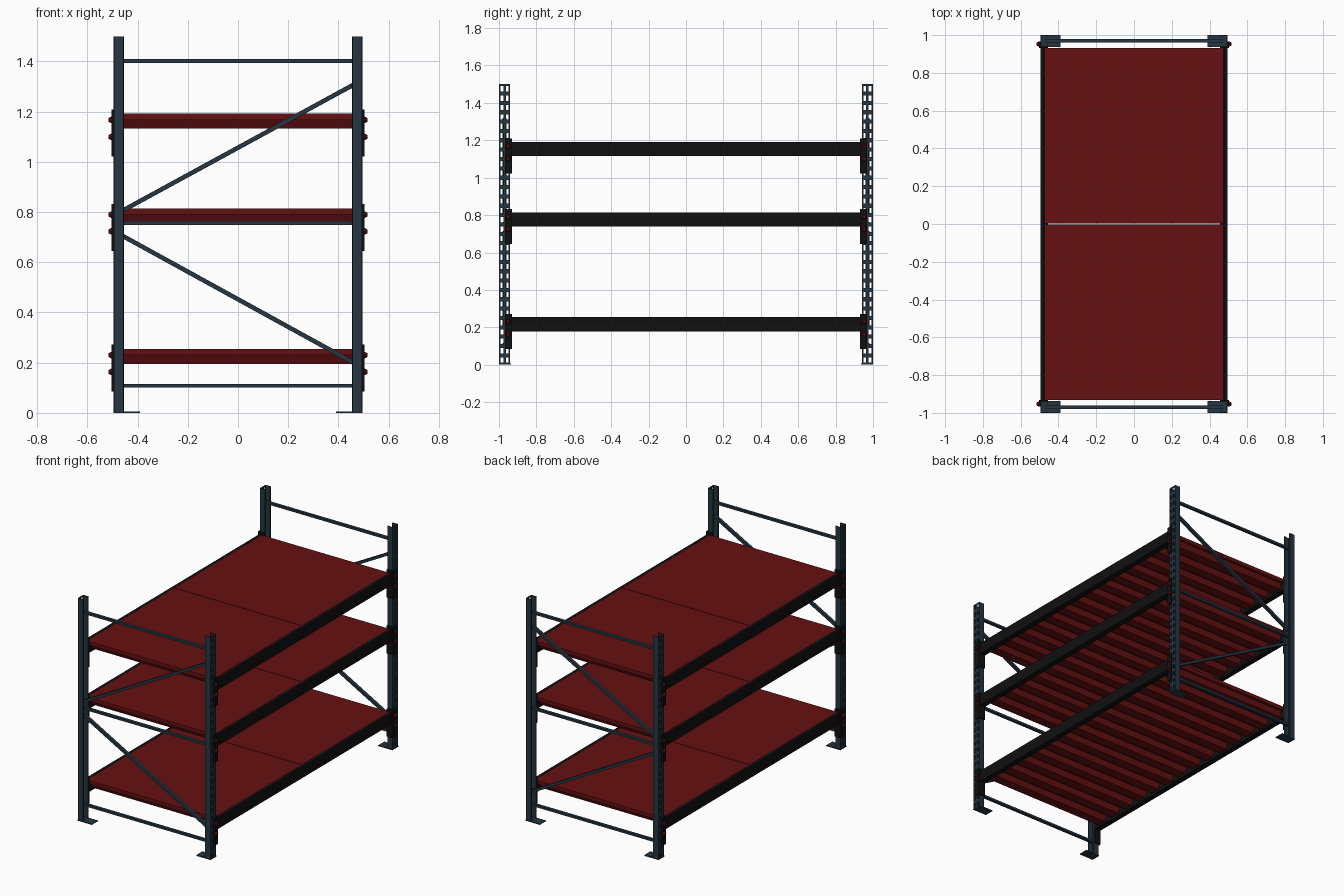
import bpy, bmesh, math
from mathutils import Vector

if "Cube" in bpy.data.objects:
    bpy.data.objects.remove(bpy.data.objects["Cube"])


def material(name, rgb):
    m = bpy.data.materials.new(name)
    m.diffuse_color = (*rgb, 1)
    m.use_nodes = True
    m.node_tree.nodes["Principled BSDF"].inputs["Base Color"].default_value = m.diffuse_color
    return m


STEEL = material("blue grey steel", (0.019, 0.036, 0.052))
BLACK = material("black paint", (0.005, 0.005, 0.005))
RED = material("dark red paint", (0.13, 0.005, 0.006))


def finish(name, bm, mat):
    bmesh.ops.recalc_face_normals(bm, faces=bm.faces)
    me = bpy.data.meshes.new(name)
    bm.to_mesh(me)
    bm.free()
    me.materials.append(mat)
    ob = bpy.data.objects.new(name, me)
    bpy.context.collection.objects.link(ob)
    return ob


def add_prism(bm, pts, place, lo, hi):
    """Extrude a 2D outline; place(u, v, t) gives the 3D point."""
    a = [bm.verts.new(place(u, v, lo)) for u, v in pts]
    b = [bm.verts.new(place(u, v, hi)) for u, v in pts]
    bm.faces.new(a)
    bm.faces.new(b[::-1])
    n = len(pts)
    for i in range(n):
        j = (i + 1) % n
        bm.faces.new((a[i], b[i], b[j], a[j]))


def add_box(bm, x, y, z):
    add_prism(bm, [(x[0], y[0]), (x[1], y[0]), (x[1], y[1]), (x[0], y[1])],
              lambda u, v, t: (u, v, t), *z)


def post(sx, sy):
    # perforated C channel, open toward the inside of the rack
    prof = [(0.457, -0.021), (0.457, -0.028), (0.493, -0.028), (0.493, -0.021),
            (0.493, -0.007), (0.493, 0.007), (0.493, 0.021), (0.493, 0.028),
            (0.457, 0.028), (0.457, 0.021)]
    levels = [0.0]
    for k in range(30):
        levels += [k * 0.05 + 0.011, k * 0.05 + 0.039]
    levels.append(1.5)
    bm = bmesh.new()
    rows = [[bm.verts.new((sx * x, sy * 0.97 + y, z)) for x, y in prof] for z in levels]
    for r in range(len(rows) - 1):
        for c in range(len(prof) - 1):
            if r % 2 == 1 and c in (3, 5):
                continue  # slot
            bm.faces.new((rows[r][c], rows[r][c + 1], rows[r + 1][c + 1], rows[r + 1][c]))
    ob = finish("upright_post", bm, STEEL)
    s = ob.modifiers.new("thickness", 'SOLIDIFY')
    s.thickness, s.offset = 0.004, 0
    # foot plate
    bm = bmesh.new()
    add_box(bm, sorted((sx * 0.39, sx * 0.496)), (sy * 0.968 - 0.032, sy * 0.968 + 0.032), (0, 0.006))
    finish("foot_plate", bm, STEEL)


def brace(name, y, p, q, h):
    p, q = Vector((p[0], y, p[1])), Vector((q[0], y, q[1]))
    d = (q - p).normalized()
    up = Vector((-d.z, 0, d.x))
    bm = bmesh.new()
    w = 0.01
    add_prism(bm, [(-w, -h / 2), (w, -h / 2), (w, h / 2), (-w, h / 2)],
              lambda u, v, t: p + Vector((0, u, 0)) + up * v + (q - p) * t, 0, 1)
    finish(name, bm, STEEL)


def beam(sx, top):
    # stepped beam with a ledge carrying the deck
    prof = [(0.495, 0), (0.476, 0), (0.476, -0.026), (0.456, -0.026), (0.456, -0.076), (0.495, -0.076)]
    bm = bmesh.new()
    add_prism(bm, prof, lambda u, v, t: (sx * u, t, top + v), -0.935, 0.935)
    finish("shelf_beam", bm, BLACK)
    for sy in (-1, 1):
        # L shaped end connector
        bm = bmesh.new()
        prof = [(0.456, 0.931), (0.504, 0.931), (0.504, 0.967), (0.496, 0.967), (0.496, 0.939), (0.456, 0.939)]
        add_prism(bm, prof, lambda u, v, t: (sx * u, sy * v, t), top - 0.17, top + 0.017)
        finish("beam_connector", bm, BLACK)
        # tapered hexagonal bolts
        for dz in (-0.025, -0.092):
            bm = bmesh.new()
            bmesh.ops.create_cone(bm, cap_ends=True, segments=8, radius1=0.014, radius2=0.008, depth=0.012)
            for v in bm.verts:
                x, y, z = v.co
                v.co = (sx * (0.509 + z), sy * 0.953 + y, top + dz + x)
            finish("connector_bolt", bm, RED)


def deck(side, top):
    # flat panel with trapezoid ribs underneath, running across the rack
    y0, y1 = sorted((side * 0.002, side * 0.932))
    bm = bmesh.new()
    add_box(bm, (-0.475, 0.475), (y0, y1), (top - 0.025, top))
    n = 7
    pitch = (y1 - y0) / n
    for i in range(n):
        c = y0 + (i + 0.5) * pitch
        add_prism(bm, [(c - 0.048, -0.025), (c + 0.048, -0.025), (c + 0.032, -0.06), (c - 0.032, -0.06)],
                  lambda u, v, t: (t, u, top + v), -0.456, 0.456)
    finish("deck_panel", bm, RED)


# end frames
for sy in (-1, 1):
    for sx in (-1, 1):
        post(sx, sy)
    y = sy * 0.97
    for z in (0.108, 0.757, 1.402):
        brace("horizontal_brace", y, (-0.47, z), (0.47, z), 0.015)
    brace("lower_diagonal_brace", y, (0.465, 0.197), (-0.465, 0.708), 0.018)
    brace("upper_diagonal_brace", y, (-0.465, 0.803), (0.465, 1.31), 0.018)

# shelves
for top in (0.255, 0.815, 1.192):
    for s in (-1, 1):
        beam(s, top)
        deck(s, top)
